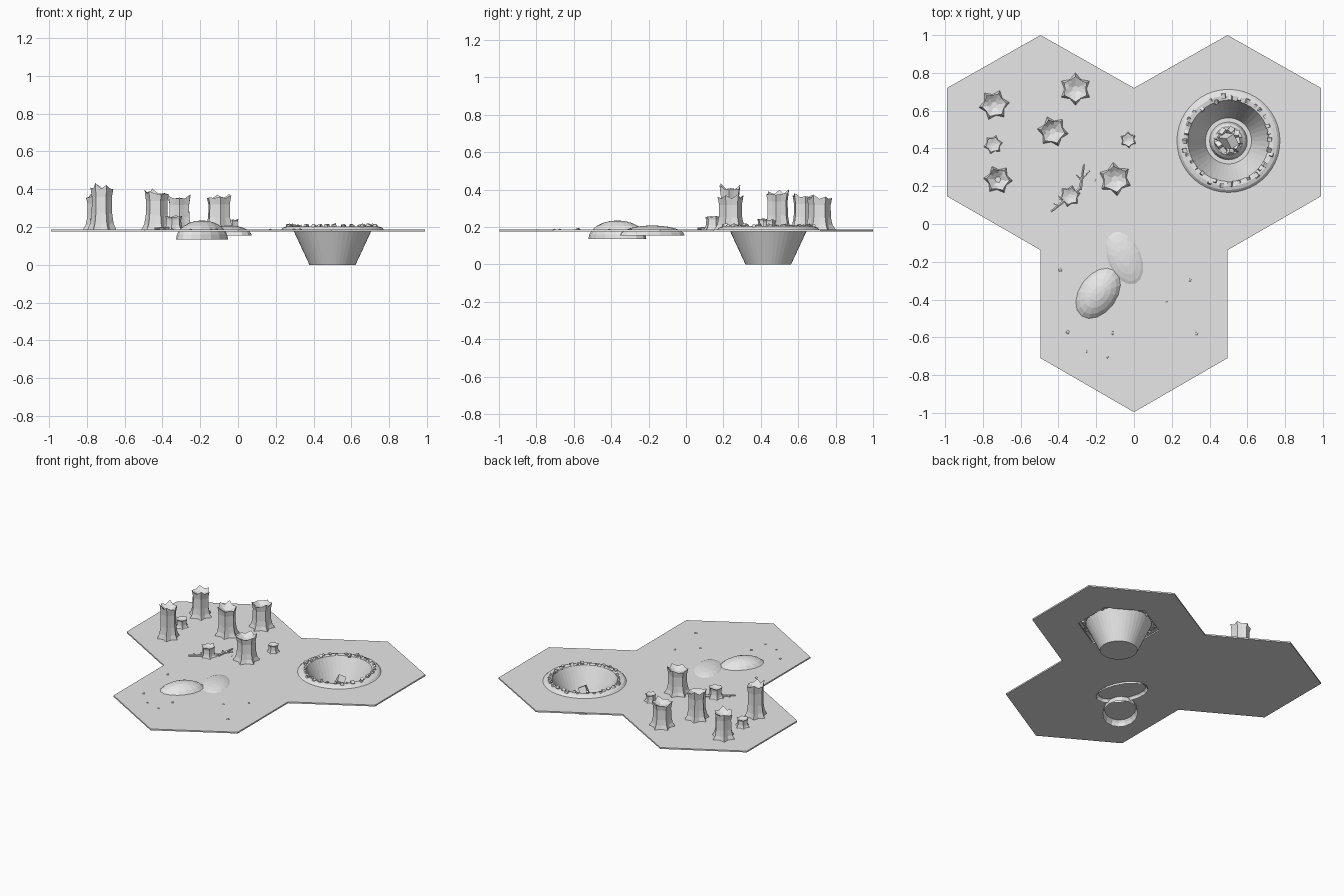
import bpy, bmesh, math, random
from mathutils import Vector, Matrix, Euler

if "Cube" in bpy.data.objects:
    bpy.data.objects.remove(bpy.data.objects["Cube"])

random.seed(7)
TOP = 0.186          # ground surface height
BOTTOM = 0.176
CRATER = Vector((0.5, 0.44, 0))

grey = bpy.data.materials.new("plain_grey")
grey.diffuse_color = (0.8, 0.8, 0.8, 1)
grey.use_nodes = True
grey.node_tree.nodes["Principled BSDF"].inputs["Base Color"].default_value = grey.diffuse_color


def finish(name, bm, normals=True):
    if normals:
        bmesh.ops.recalc_face_normals(bm, faces=bm.faces)
    mesh = bpy.data.meshes.new(name)
    bm.to_mesh(mesh)
    bm.free()
    mesh.materials.append(grey)
    obj = bpy.data.objects.new(name, mesh)
    bpy.context.collection.objects.link(obj)
    return obj


def loop_edges(bm, points):
    vs = [bm.verts.new(p) for p in points]
    return [bm.edges.new((vs[i], vs[i - 1])) for i in range(len(vs))]


def bridge(bm, rings):
    for a, b in zip(rings, rings[1:]):
        n = len(a)
        for i in range(n):
            j = (i + 1) % n
            bm.faces.new((a[i], a[j], b[j], b[i]))


def lathe(name, profile, center, segs):
    """Revolve (radius, z) points; the last ring is capped."""
    bm = bmesh.new()
    rings = [[bm.verts.new((center.x + r * math.cos(2 * math.pi * i / segs),
                            center.y + r * math.sin(2 * math.pi * i / segs), z))
              for i in range(segs)] for r, z in profile]
    bridge(bm, rings)
    bm.faces.new(rings[-1])
    bmesh.ops.recalc_face_normals(bm, faces=bm.faces)
    # the open bowl should face up and inwards
    if profile[0][1] > profile[-1][1] and rings[-1][0].link_faces[0].normal.length:
        cap = max(bm.faces, key=lambda f: len(f.verts))
        if cap.normal.z < 0:
            bmesh.ops.reverse_faces(bm, faces=bm.faces)
    return finish(name, bm, normals=False)


# Ground: three joined hexagons with a hexagonal opening under the crater
right = [(0, 0.72), (0.495, 1.0), (0.99, 0.72), (0.99, 0.147),
         (0.495, -0.138), (0.495, -0.71), (0, -0.996)]
outline = right + [(-x, y) for x, y in right[-2:0:-1]]
hole = [(CRATER.x + 0.268 * math.sin(k * math.pi / 3),
         CRATER.y + 0.268 * math.cos(k * math.pi / 3)) for k in range(6)]
bm = bmesh.new()
edges = []
for pts in (outline, hole):
    edges += loop_edges(bm, [(x, y, BOTTOM) for x, y in pts])
bmesh.ops.triangle_fill(bm, edges=edges, use_beauty=True)
ext = bmesh.ops.extrude_face_region(bm, geom=list(bm.faces), use_keep_orig=True)
bmesh.ops.translate(bm, vec=(0, 0, TOP - BOTTOM),
                    verts=[g for g in ext["geom"] if isinstance(g, bmesh.types.BMVert)])
finish("ground", bm)

# Crater bowl and the raised bed in its floor
lathe("crater", [(0.275, 0.184), (0.26, 0.198), (0.24, 0.204), (0.215, 0.2), (0.122, 0.0)],
      CRATER, 44)
lathe("crater_bed", [(0.1, 0.001), (0.09, 0.035), (0.075, 0.05)], CRATER, 24)


def add_block(bm, pos, size, rot):
    mat = Matrix.Translation(pos) @ Euler(rot).to_matrix().to_4x4() @ Matrix.Diagonal((*size, 1))
    bmesh.ops.create_cube(bm, size=1, matrix=mat)


# Broken blocks piled in the crater
bm = bmesh.new()
add_block(bm, CRATER + Vector((0, 0, 0.1)), (0.05, 0.065, 0.09), (0.35, 0.4, 0.6))
for k in range(9):
    a = k * 2 * math.pi / 9
    add_block(bm, CRATER + Vector((0.055 * math.cos(a), 0.055 * math.sin(a), 0.06)),
              (0.028, 0.034, 0.03), [random.uniform(-0.7, 0.7) for _ in range(3)])
finish("crater_blocks", bm)

# Stones around the crater rim
bm = bmesh.new()
for k in range(34):
    a = 2 * math.pi * (k + random.uniform(-0.3, 0.3)) / 34
    r = random.uniform(0.215, 0.24)
    s = random.uniform(0.014, 0.027)
    add_block(bm, CRATER + Vector((r * math.cos(a), r * math.sin(a), 0.204)),
              (s, s * 0.9, s * 0.8), [random.uniform(-0.5, 0.5), random.uniform(-0.5, 0.5), a])
finish("rim_stones", bm)


def mound(name, x, y, z, long, short, height, angle):
    """Open half ellipsoid sunk through the ground."""
    bm = bmesh.new()
    bmesh.ops.create_uvsphere(bm, u_segments=16, v_segments=12, radius=1)
    bmesh.ops.delete(bm, geom=[v for v in bm.verts if v.co.z < -0.01], context="VERTS")
    bm.transform(Matrix.Translation((x, y, z)) @ Matrix.Rotation(math.radians(angle), 4, "Z")
                 @ Matrix.Diagonal((long, short, height, 1)))
    finish(name, bm, normals=False)


mound("tall_mound", -0.19, -0.367, 0.135, 0.173, 0.115, 0.1, 54)
mound("low_mound", -0.05, -0.18, 0.155, 0.184, 0.11, 0.053, 113)


def stump(name, x, y, radius, top, turn):
    """Six-sided hollow trunk with flared roots and a splintered crown."""
    h = top - TOP
    # (radius at ridges, radius between ridges, height share)
    levels = [(1.0, 0.68, 0.0), (0.8, 0.62, 0.14), (0.7, 0.59, 0.35),
              (0.68, 0.58, 0.7), (0.78, 0.64, 0.92), (0.5, 0.43, 0.84), (0.2, 0.18, 0.78)]
    tips = [random.uniform(-0.08, 0.06) for _ in range(6)]
    tips[random.randrange(6)] = 0.08
    bm = bmesh.new()
    rings = []
    for lv, (ra, rb, t) in enumerate(levels):
        ring = []
        for i in range(12):
            a = turn + i * math.pi / 6
            r = radius * (rb if i % 2 else ra)
            z = TOP - 0.002 + h * t
            if lv == 4:
                z += h * (-0.04 if i % 2 else tips[i // 2])
            ring.append(bm.verts.new((x + r * math.cos(a), y + r * math.sin(a), z)))
        rings.append(ring)
    bridge(bm, rings)
    bm.faces.new(rings[-1])
    bm.faces.new(rings[0])
    finish(name, bm)


# Trunks: x, y, base radius, top height
stumps = [(-0.74, 0.63, 0.083, 0.385), (-0.31, 0.714, 0.087, 0.375), (-0.43, 0.49, 0.084, 0.405),
          (-0.745, 0.42, 0.053, 0.25), (-0.03, 0.445, 0.046, 0.245), (-0.72, 0.235, 0.078, 0.435),
          (-0.34, 0.148, 0.06, 0.265), (-0.10, 0.238, 0.09, 0.378)]
for n, (x, y, r, top) in enumerate(stumps):
    stump("stump_%d" % (n + 1), x, y, r, top, 0.15 + 0.37 * n)


# Fallen branches on the ground beside the short stump
def stick(bm, a, b, r0, r1):
    a, b = Vector((*a, TOP + 0.005)), Vector((*b, TOP + 0.006))
    d = b - a
    mat = Matrix.Translation((a + b) / 2) @ d.to_track_quat("Z", "Y").to_matrix().to_4x4()
    bmesh.ops.create_cone(bm, cap_ends=True, segments=6, radius1=r0, radius2=r1,
                          depth=d.length, matrix=mat)


bm = bmesh.new()
for a, b, r0, r1 in [((-0.36, 0.13), (-0.44, 0.065), 0.01, 0.006),
                     ((-0.40, 0.097), (-0.425, 0.108), 0.006, 0.004),
                     ((-0.375, 0.115), (-0.40, 0.15), 0.006, 0.004),
                     ((-0.32, 0.16), (-0.285, 0.19), 0.01, 0.009),
                     ((-0.285, 0.18), (-0.265, 0.315), 0.01, 0.006),
                     ((-0.275, 0.24), (-0.235, 0.28), 0.007, 0.004),
                     ((-0.278, 0.23), (-0.305, 0.26), 0.007, 0.004)]:
    stick(bm, a, b, r0, r1)
finish("fallen_branches", bm)

# Loose pebbles
pebbles = [(-0.39, -0.243, 0.011), (0.296, -0.297, 0.009), (0.17, -0.41, 0.008),
           (-0.35, -0.573, 0.011), (-0.116, -0.577, 0.011), (0.328, -0.582, 0.011),
           (-0.25, -0.675, 0.008), (-0.143, -0.704, 0.008), (-0.206, 0.23, 0.007)]
bm = bmesh.new()
for x, y, r in pebbles:
    bmesh.ops.create_icosphere(bm, subdivisions=1, radius=r,
                               matrix=Matrix.Translation((x, y, TOP)) @ Matrix.Diagonal((1, 1, 0.7, 1)))
finish("pebbles", bm)
